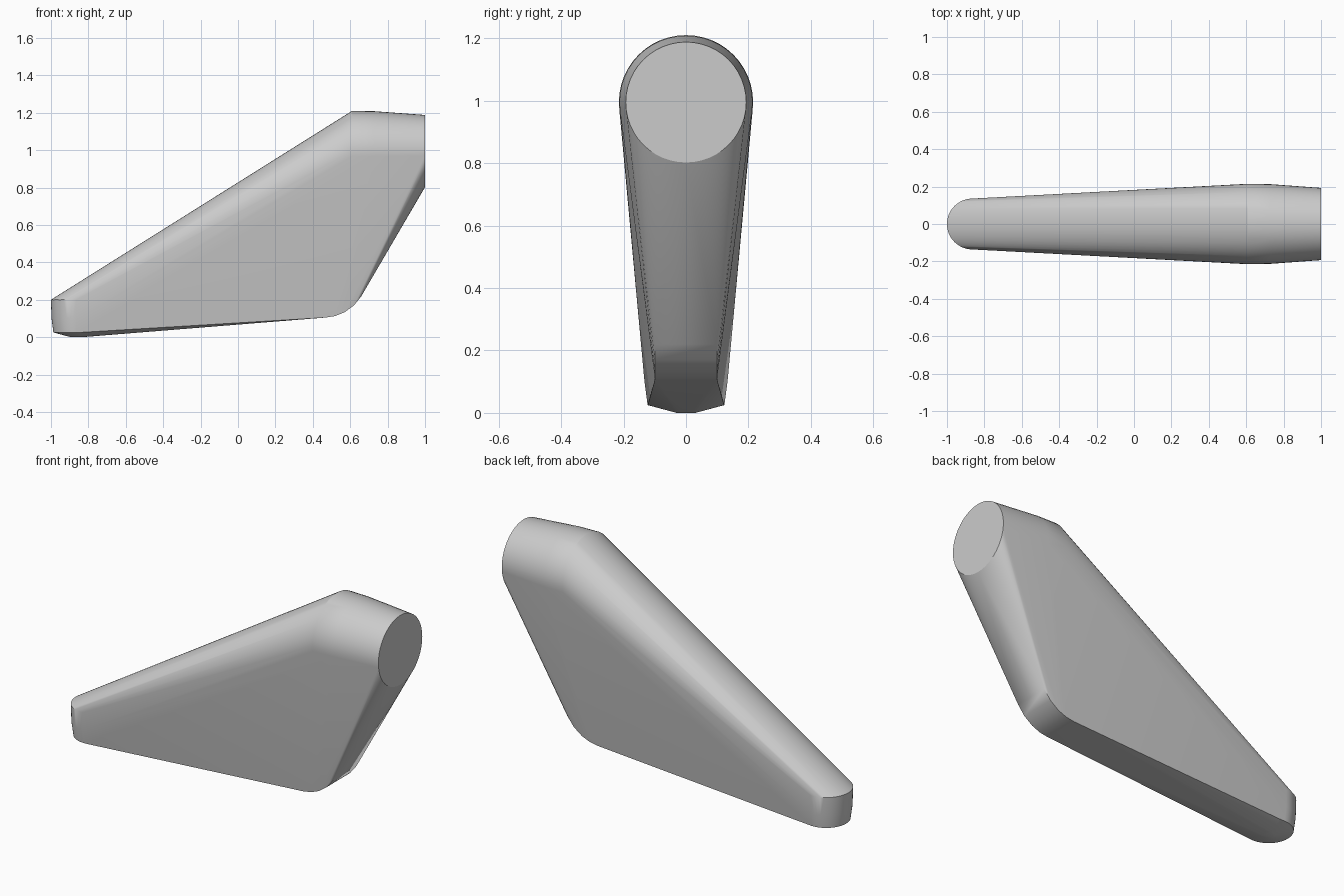
import bpy, bmesh, math

cube = bpy.data.objects.get("Cube")
if cube:
    bpy.data.objects.remove(cube, do_unlink=True)

grey = bpy.data.materials.new("light grey")
grey.use_nodes = True
colour = (0.6, 0.6, 0.6, 1)
grey.diffuse_color = colour
grey.node_tree.nodes["Principled BSDF"].inputs["Base Color"].default_value = colour

bm = bmesh.new()
SEGMENTS = 48


def ring(point):
    for i in range(SEGMENTS):
        a = 2 * math.pi * i / SEGMENTS
        bm.verts.new(point(math.cos(a), math.sin(a)))


# Round barrel: shoulder rings tapering to the flat end
for x, r in ((0.61, 0.215), (0.73, 0.213), (1.0, 0.193)):
    ring(lambda c, s: (x, r * c, 0.995 + r * s))

# Rounded upright tip with a shallow domed underside
for z, r in ((0.0, 0.03), (0.025, 0.123), (0.1, 0.133), (0.2, 0.136)):
    ring(lambda c, s: (-0.864 + r * c, r * s, z))

# Rounded lower heel, the same on both sides
for x, z in ((0.47, 0.105), (0.52, 0.113), (0.57, 0.133), (0.62, 0.17), (0.66, 0.22)):
    for y in (-0.1, 0.1):
        bm.verts.new((x, y, z))

# Stretch one skin over all the sections
hull = bmesh.ops.convex_hull(bm, input=bm.verts[:])
spare = {g for g in hull["geom_interior"] + hull["geom_unused"]
         if isinstance(g, bmesh.types.BMVert)}
bmesh.ops.delete(bm, geom=list(spare), context='VERTS')
bmesh.ops.dissolve_limit(bm, angle_limit=math.radians(0.3),
                         verts=bm.verts[:], edges=bm.edges[:])
bmesh.ops.recalc_face_normals(bm, faces=bm.faces[:])

mesh = bpy.data.meshes.new("tapered_arm")
bm.to_mesh(mesh)
bm.free()
mesh.materials.append(grey)
arm = bpy.data.objects.new("tapered_arm", mesh)
bpy.context.collection.objects.link(arm)

# Smooth curves, keep the end and lower edges sharp
bpy.ops.object.select_all(action='DESELECT')
arm.select_set(True)
bpy.context.view_layer.objects.active = arm
bpy.ops.object.shade_smooth_by_angle(angle=math.radians(30))
